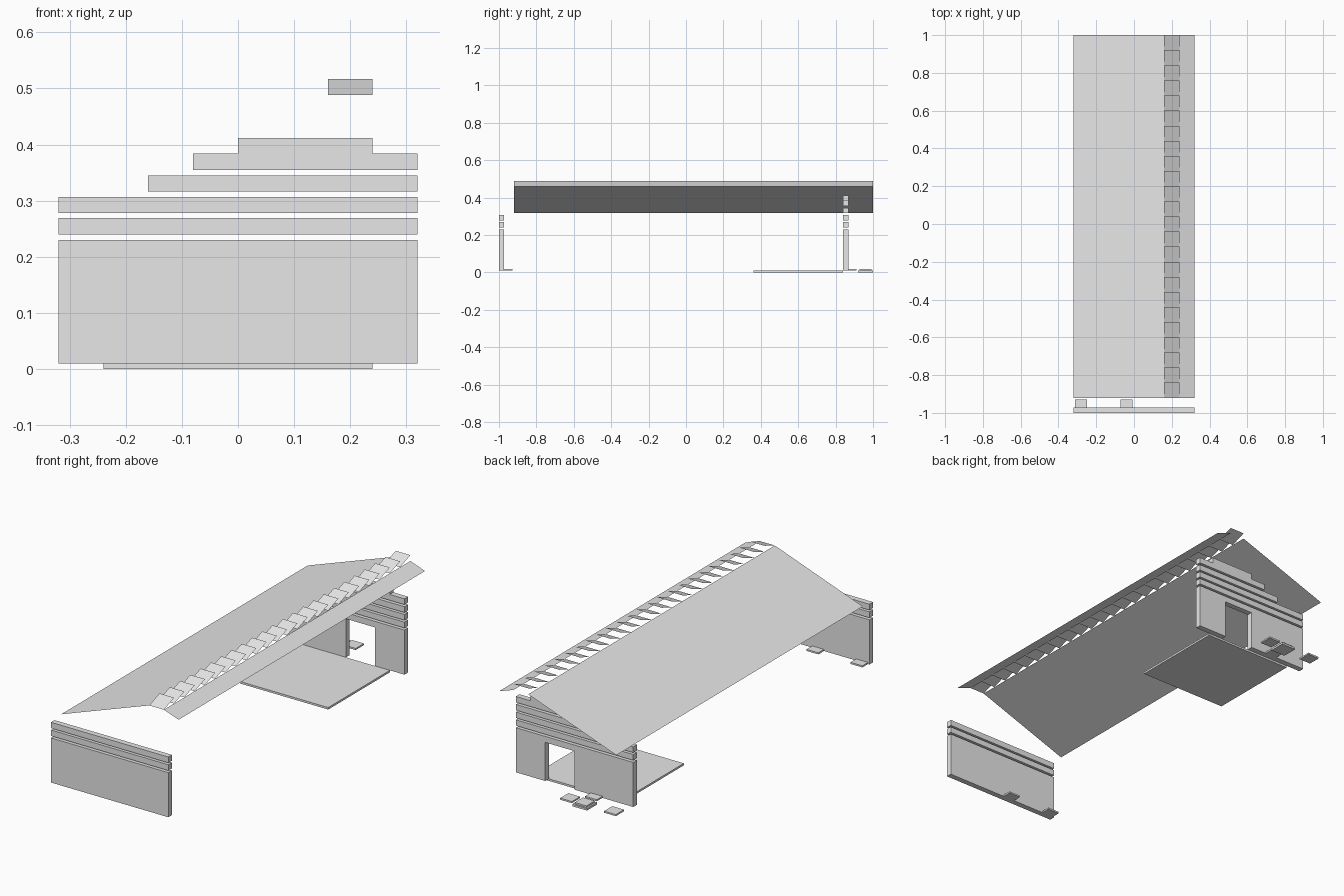
import bpy

cube = bpy.data.objects.get("Cube")
if cube:
    bpy.data.objects.remove(cube, do_unlink=True)

grey = bpy.data.materials.new("light_grey")
grey.use_nodes = True
grey.diffuse_color = (0.8, 0.8, 0.8, 1)
grey.node_tree.nodes["Principled BSDF"].inputs["Base Color"].default_value = (0.8, 0.8, 0.8, 1)

LEFT, RIGHT = -0.32, 0.32
THICK = 0.028          # wall thickness
BASE = 0.01            # floor and paving height
COURSE = 0.029         # height of one wall course


def add_mesh(name, verts, faces):
    mesh = bpy.data.meshes.new(name)
    mesh.from_pydata(verts, [], faces)
    mesh.materials.append(grey)
    obj = bpy.data.objects.new(name, mesh)
    bpy.context.collection.objects.link(obj)
    return obj


def prism(name, profile, y0, y1):
    """Extrude an (x, z) outline, counter-clockwise from the front, along y."""
    n = len(profile)
    verts = [(x, y, z) for y in (y0, y1) for x, z in profile]
    faces = [tuple(range(n)), tuple(range(2 * n - 1, n - 1, -1))]
    faces += [(i, i + n, (i + 1) % n + n, (i + 1) % n) for i in range(n)]
    return add_mesh(name, verts, faces)


def box(name, x0, x1, y0, y1, z0, z1):
    return prism(name, [(x0, z0), (x1, z0), (x1, z1), (x0, z1)], y0, y1)


def sheet(name, start, end, y0, y1):
    """Thin roof sheet between two (x, z) edges."""
    (xa, za), (xb, zb) = start, end
    return add_mesh(name, [(xa, y0, za), (xb, y0, zb), (xb, y1, zb), (xa, y1, za)], [(0, 1, 2, 3)])


# Front wall with two courses above it
front, back = -1.0, 0.84
box("front_wall", LEFT, RIGHT, front, front + THICK, BASE, 0.23)

# Back wall with a doorway open at the bottom
door = [(0, BASE), (0, 0.2), (0.16, 0.2), (0.16, BASE)]
prism("back_wall", [(LEFT, BASE)] + door + [(RIGHT, BASE), (RIGHT, 0.23), (LEFT, 0.23)],
      back, back + THICK)

# Separate horizontal courses
for i, z in enumerate((0.24, 0.278)):
    for side, y in (("front", front), ("back", back)):
        box(f"{side}_course_{i + 1}", LEFT, RIGHT, y, y + THICK, z, z + COURSE)
box("back_course_3", -0.16, RIGHT, back, back + THICK, 0.316, 0.316 + COURSE)

# Stepped gable top
prism("gable_top", [(-0.08, 0.355), (RIGHT, 0.355), (RIGHT, 0.384), (0.24, 0.384),
                    (0.24, 0.412), (0, 0.412), (0, 0.384), (-0.08, 0.384)], back, back + THICK)

# Floor and paving
box("floor", -0.24, 0.24, 0.36, 0.84, 0, BASE)
box("paving_slab", -0.16, -0.08, 0.92, 1, 0, BASE)
paving = [(-0.28, -0.96), (-0.04, -0.96), (-0.28, 0.96), (-0.04, 0.96), (-0.12, 0.96), (-0.12, 0.88)]
for i, (x, y) in enumerate(paving):
    box(f"paving_tile_{i + 1}", x - 0.032, x + 0.032, y - 0.032, y + 0.032, BASE, 0.018)

# Roof sheets
eave, ridge = -0.92, 0.488
sheet("long_roof_slope", (LEFT, 0.316), (0.16, ridge), eave, 1)
sheet("short_roof_slope", (0.24, ridge), (RIGHT, 0.46), eave, 1)

# Row of tilted ridge louvres
pitch, rise = 0.08, 0.029
louvre = add_mesh("ridge_louvres",
                  [(0.16, eave, ridge), (0.24, eave, ridge),
                   (0.24, eave + pitch, ridge + rise), (0.16, eave + pitch, ridge + rise)],
                  [(0, 1, 2, 3)])
row = louvre.modifiers.new("row", 'ARRAY')
row.count = 24
row.use_relative_offset = False
row.use_constant_offset = True
row.constant_offset_displace = (0, pitch, 0)
